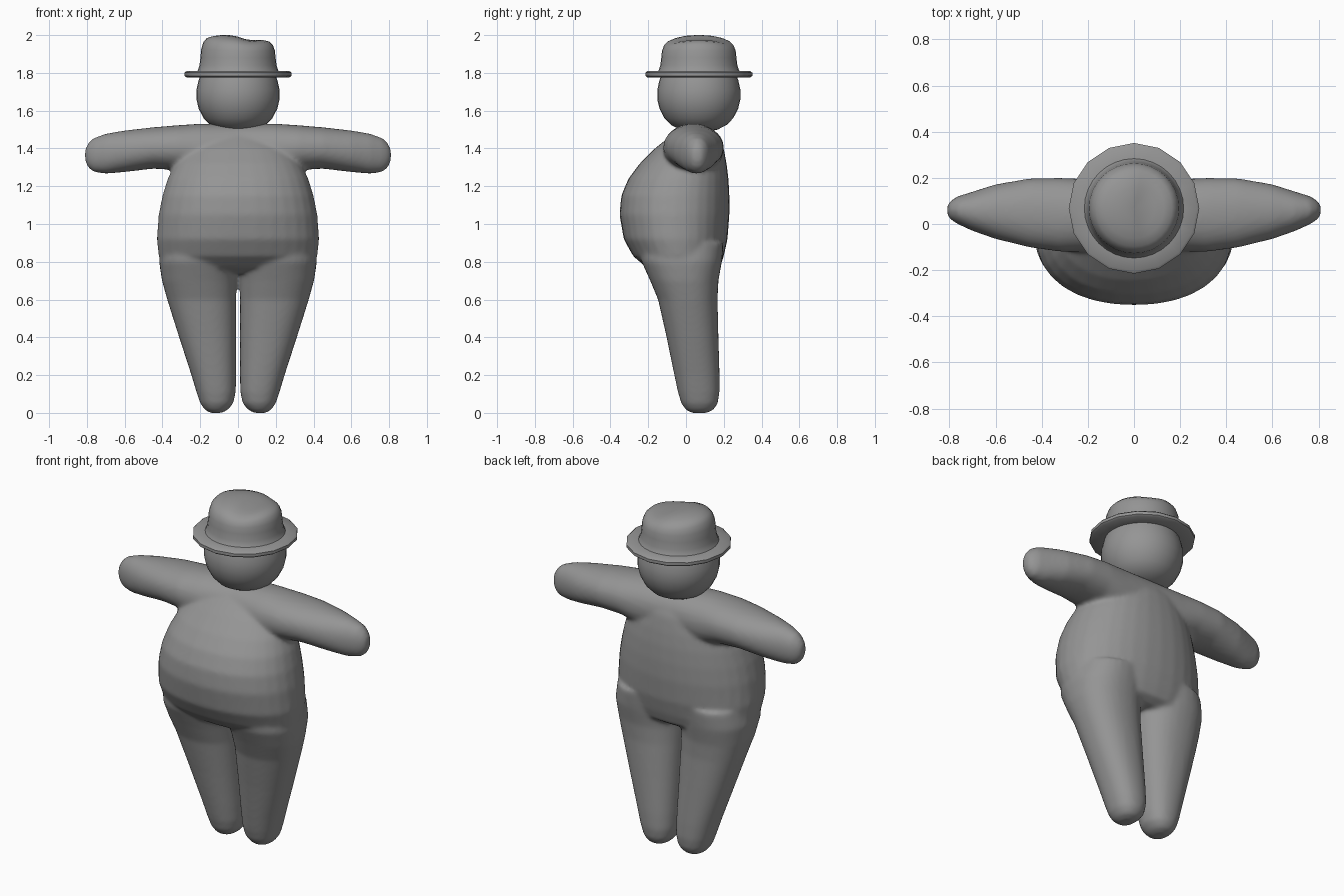
import bpy, bmesh, math
from mathutils import Vector

if "Cube" in bpy.data.objects:
    bpy.data.objects.remove(bpy.data.objects["Cube"])

grey = bpy.data.materials.new("plain grey")
grey.diffuse_color = (0.3, 0.3, 0.3, 1)
grey.use_nodes = True
grey.node_tree.nodes["Principled BSDF"].inputs["Base Color"].default_value = grey.diffuse_color


def loft(bm, rings):
    """Skin a list of closed rings and cap both ends."""
    rows = [[bm.verts.new(p) for p in ring] for ring in rings]
    n = len(rows[0])
    for a, b in zip(rows, rows[1:]):
        for i in range(n):
            j = (i + 1) % n
            bm.faces.new((a[i], a[j], b[j], b[i]))
    bm.faces.new(rows[0][::-1])
    bm.faces.new(rows[-1])


def oval(u0, u1, v0, v1, place, n=32, power=2.0):
    """Superellipse that fills a rectangle; place maps (u, v) into space."""
    ring = []
    for i in range(n):
        t = 2 * math.pi * i / n
        c, s = math.cos(t), math.sin(t)
        u = math.copysign(abs(c) ** (2 / power), c)
        v = math.copysign(abs(s) ** (2 / power), s)
        ring.append(place((u0 + u1) / 2 + u * (u1 - u0) / 2,
                          (v0 + v1) / 2 + v * (v1 - v0) / 2))
    return ring


def finish(name, bm, angle=180):
    bmesh.ops.recalc_face_normals(bm, faces=bm.faces)
    mesh = bpy.data.meshes.new(name)
    bm.to_mesh(mesh)
    bm.free()
    mesh.materials.append(grey)
    ob = bpy.data.objects.new(name, mesh)
    bpy.context.collection.objects.link(ob)
    bpy.ops.object.select_all(action='DESELECT')
    ob.select_set(True)
    bpy.context.view_layer.objects.active = ob
    bpy.ops.object.shade_smooth_by_angle(angle=math.radians(angle))
    return ob


# Body: torso, legs and arms fused into one soft skin
bm = bmesh.new()

# torso: z, half width, front y, back y
torso = [(0.74, 0.30, -0.13, 0.13), (0.77, 0.39, -0.21, 0.18), (0.83, 0.42, -0.28, 0.20),
         (0.92, 0.43, -0.33, 0.22), (1.05, 0.42, -0.352, 0.23), (1.15, 0.40, -0.343, 0.23),
         (1.24, 0.372, -0.305, 0.225), (1.32, 0.335, -0.245, 0.215), (1.40, 0.28, -0.165, 0.20),
         (1.46, 0.21, -0.09, 0.175), (1.51, 0.12, -0.02, 0.13)]
loft(bm, [oval(-w, w, f, b, lambda x, y, z=z: (x, y, z), power=2.2) for z, w, f, b in torso])

# legs: z, inner x, outer x, front y, back y
leg = [(0.0, 0.085, 0.145, 0.03, 0.11), (0.015, 0.055, 0.175, 0.0, 0.145),
       (0.05, 0.025, 0.20, -0.025, 0.168), (0.11, 0.012, 0.22, -0.043, 0.178),
       (0.20, 0.01, 0.247, -0.062, 0.178), (0.40, 0.01, 0.312, -0.103, 0.172),
       (0.60, 0.01, 0.375, -0.148, 0.167), (0.70, 0.008, 0.403, -0.19, 0.172),
       (0.80, 0.005, 0.418, -0.235, 0.19), (0.90, 0.0, 0.40, -0.25, 0.20)]
for side in (-1, 1):
    loft(bm, [oval(i, o, f, b, lambda x, y, z=z: (side * x, y, z), power=2.25)
              for z, i, o, f, b in leg])

# arms: x, front y, back y, bottom z, top z; mirrored into one span
arm = [(0.0, -0.10, 0.19, 1.25, 1.53), (0.2, -0.12, 0.195, 1.25, 1.531),
       (0.32, -0.12, 0.20, 1.285, 1.523), (0.45, -0.102, 0.198, 1.293, 1.512),
       (0.6, -0.065, 0.172, 1.275, 1.495), (0.7, -0.03, 0.14, 1.266, 1.478),
       (0.765, 0.0, 0.12, 1.275, 1.455), (0.795, 0.02, 0.10, 1.30, 1.425),
       (0.81, 0.04, 0.08, 1.335, 1.395)]
span = [(-x, *r) for x, *r in arm[:0:-1]] + arm
loft(bm, [oval(f, b, lo, hi, lambda y, z, x=x: (x, y, z), power=2.15)
          for x, f, b, lo, hi in span])

body = finish("body", bm)
fuse = body.modifiers.new("fuse", 'REMESH')
fuse.mode = 'VOXEL'
fuse.voxel_size = 0.012
fuse.use_smooth_shade = True
soften = body.modifiers.new("soften", 'SMOOTH')
soften.factor = 0.5
soften.iterations = 8

CY = 0.068  # head and hat axis


def disc(r, z, n):
    return oval(-r, r, CY - r, CY + r, lambda x, y: (x, y, z), n)


# Head: round with a slightly narrowed chin
bm = bmesh.new()
head = [(1.49, 0.05), (1.50, 0.10), (1.525, 0.148), (1.56, 0.182), (1.61, 0.208),
        (1.66, 0.22), (1.71, 0.22), (1.76, 0.209), (1.80, 0.195)]
loft(bm, [disc(r, z, 32) for z, r in head])
finish("head", bm, 60)

# Hat brim: flat sixteen-sided ring with a rounded rim
bm = bmesh.new()
brim = [(1.776, 0.18), (1.776, 0.272), (1.784, 0.283), (1.801, 0.283), (1.81, 0.272), (1.81, 0.19)]
loft(bm, [disc(r, z, 16) for z, r in brim])
finish("hat_brim", bm, 50)

# Hat crown: tapered wall under a lopsided, dented top
bm = bmesh.new()
crown = [(1.80, 0.222), (1.815, 0.212), (1.84, 0.204), (1.88, 0.199), (1.92, 0.195), (1.95, 0.184),
         (1.968, 0.165), (1.978, 0.13), (1.983, 0.09), (1.985, 0.045), (1.985, 0.01)]
loft(bm, [disc(r, z, 32) for z, r in crown])
for v in bm.verts:
    if v.co.z > 1.90:
        k = min(1, (v.co.z - 1.90) / 0.07)
        x, y = v.co.x, v.co.y - CY
        dent = math.exp(-((x - 0.06) / 0.07) ** 2 - (y / 0.16) ** 2)
        v.co.z += k * (0.017 - 0.10 * max(0, x) - 0.022 * dent - 0.6 * y * y)
finish("hat_crown", bm, 60)
